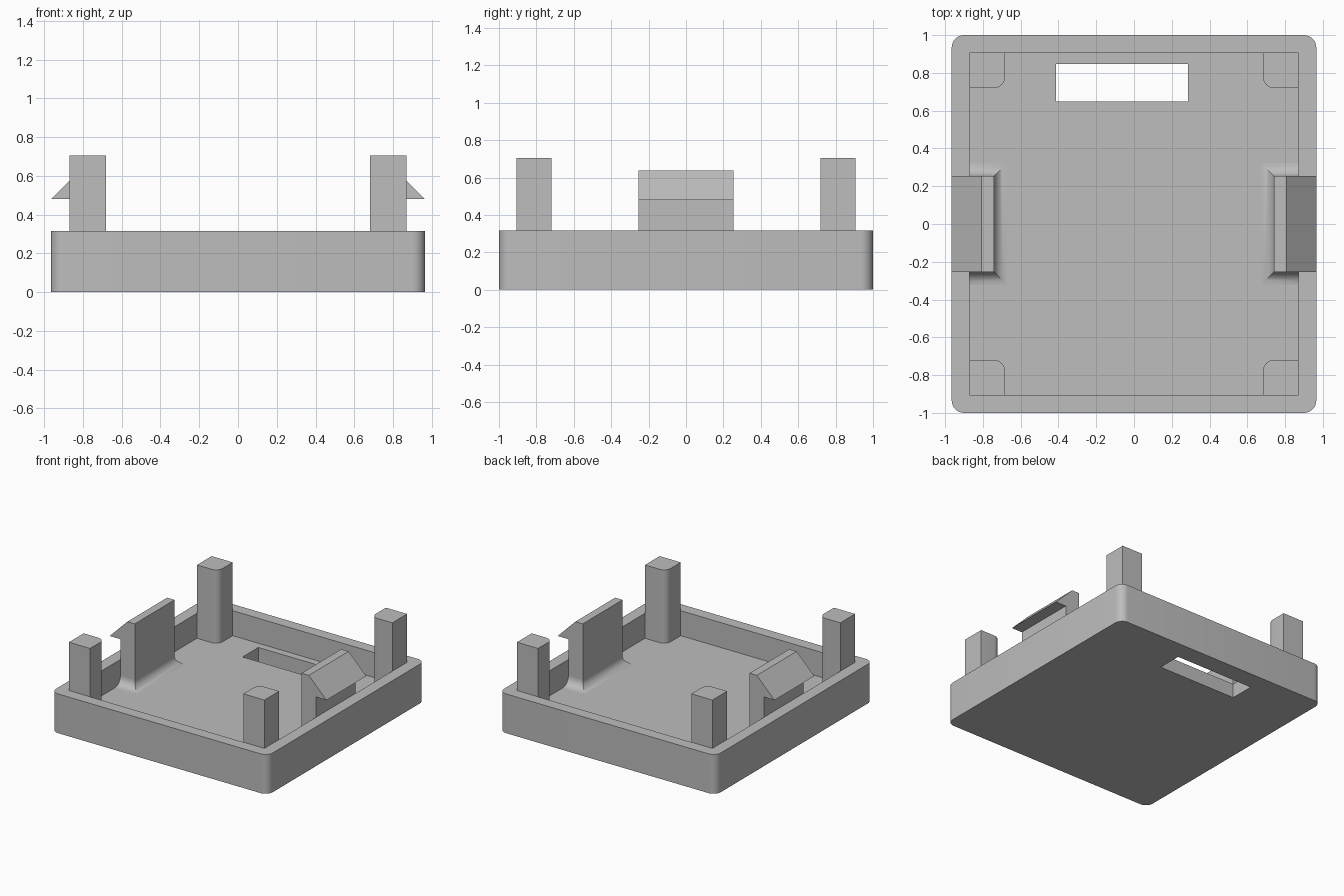
import bpy, bmesh
from math import sin, cos, pi

cube = bpy.data.objects.get("Cube")
if cube:
    bpy.data.objects.remove(cube, do_unlink=True)

# Main dimensions
HX, HY, RIM = 0.965, 1.0, 0.316
IX, IY, FLOOR = 0.87, 0.907, 0.115
POST_TOP = 0.705
CLIP_IN, CLIP_Y, FILLET = 0.742, 0.253, 0.07

grey = bpy.data.materials.new("plastic_grey")
grey.use_nodes = True
grey.diffuse_color = (0.51, 0.51, 0.51, 1)
grey.node_tree.nodes["Principled BSDF"].inputs["Base Color"].default_value = grey.diffuse_color


def loft(name, rows):
    """Solid made by bridging closed rows of points and capping both ends."""
    bm = bmesh.new()
    rings = [[bm.verts.new(p) for p in row] for row in rows]
    n = len(rings[0])
    for a, b in zip(rings, rings[1:]):
        for i in range(n):
            j = (i + 1) % n
            bm.faces.new((a[i], a[j], b[j], b[i]))
    bm.faces.new(rings[0])
    bm.faces.new(rings[-1])
    bmesh.ops.recalc_face_normals(bm, faces=bm.faces)
    mesh = bpy.data.meshes.new(name)
    bm.to_mesh(mesh)
    bm.free()
    mesh.materials.append(grey)
    obj = bpy.data.objects.new(name, mesh)
    bpy.context.collection.objects.link(obj)
    return obj


def prism(name, outline, z0, z1):
    return loft(name, [[(x, y, z) for x, y in outline] for z in (z0, z1)])


def arc(cx, cy, r, start, steps=8):
    angles = [start + pi / 2 * i / steps for i in range(steps + 1)]
    return [(cx + r * cos(t), cy + r * sin(t)) for t in angles]


def rect(x0, x1, y0, y1):
    return [(x0, y0), (x1, y0), (x1, y1), (x0, y1)]


def activate(obj):
    bpy.ops.object.select_all(action='DESELECT')
    obj.select_set(True)
    bpy.context.view_layer.objects.active = obj


def smooth(obj):
    activate(obj)
    bpy.ops.object.shade_smooth_by_angle(angle=pi / 6)


def cut(obj, cutter):
    mod = obj.modifiers.new("cut", 'BOOLEAN')
    mod.operation, mod.solver, mod.object = 'DIFFERENCE', 'EXACT', cutter
    activate(obj)
    bpy.ops.object.modifier_apply(modifier=mod.name)
    bpy.data.objects.remove(cutter, do_unlink=True)


# Tray with rounded corners, hollowed and slotted
r = 0.065
corners = [(1, 1), (-1, 1), (-1, -1), (1, -1)]
outline = []
for k, (sx, sy) in enumerate(corners):
    outline += arc(sx * (HX - r), sy * (HY - r), r, k * pi / 2)
tray = prism("tray", outline, 0, RIM)
cut(tray, prism("cavity_cutter", rect(-IX, IX, -IY, IY), FLOOR, 1))
cut(tray, prism("slot_cutter", rect(-0.413, 0.285, 0.648, 0.848), -1, 1))
smooth(tray)

# Corner posts, rounded on the inward corner
px, py, r = 0.682, 0.72, 0.06
post_outline = [(IX, py), (IX, IY), (px, IY)] + arc(px + r, py + r, r, pi)
for sx, sy in corners:
    name = ("back" if sy > 0 else "front") + ("_left" if sx > 0 else "_right") + "_post"
    smooth(prism(name, [(sx * x, sy * y) for x, y in post_outline], FLOOR - 0.01, POST_TOP))

# Snap clips with an outward hook and a flared foot
clip_profile = [(CLIP_IN, FLOOR - 0.01), (IX, FLOOR - 0.01), (IX, 0.48),
                (HX, 0.48), (0.808, 0.637), (CLIP_IN, 0.637)]
for side, s in (("left", 1), ("right", -1)):
    loft(side + "_clip", [[(s * x, y, z) for x, z in clip_profile] for y in (-CLIP_Y, CLIP_Y)])
    rows = []
    for i in range(9):
        t = pi / 2 * i / 8
        d, z = FILLET * (1 - cos(t)), FLOOR + FILLET * (1 - sin(t))
        rows.append([(s * x, y, z) for x, y in
                     rect(CLIP_IN - d, IX, -CLIP_Y - d, CLIP_Y + d)])
    smooth(loft(side + "_clip_fillet", rows))
